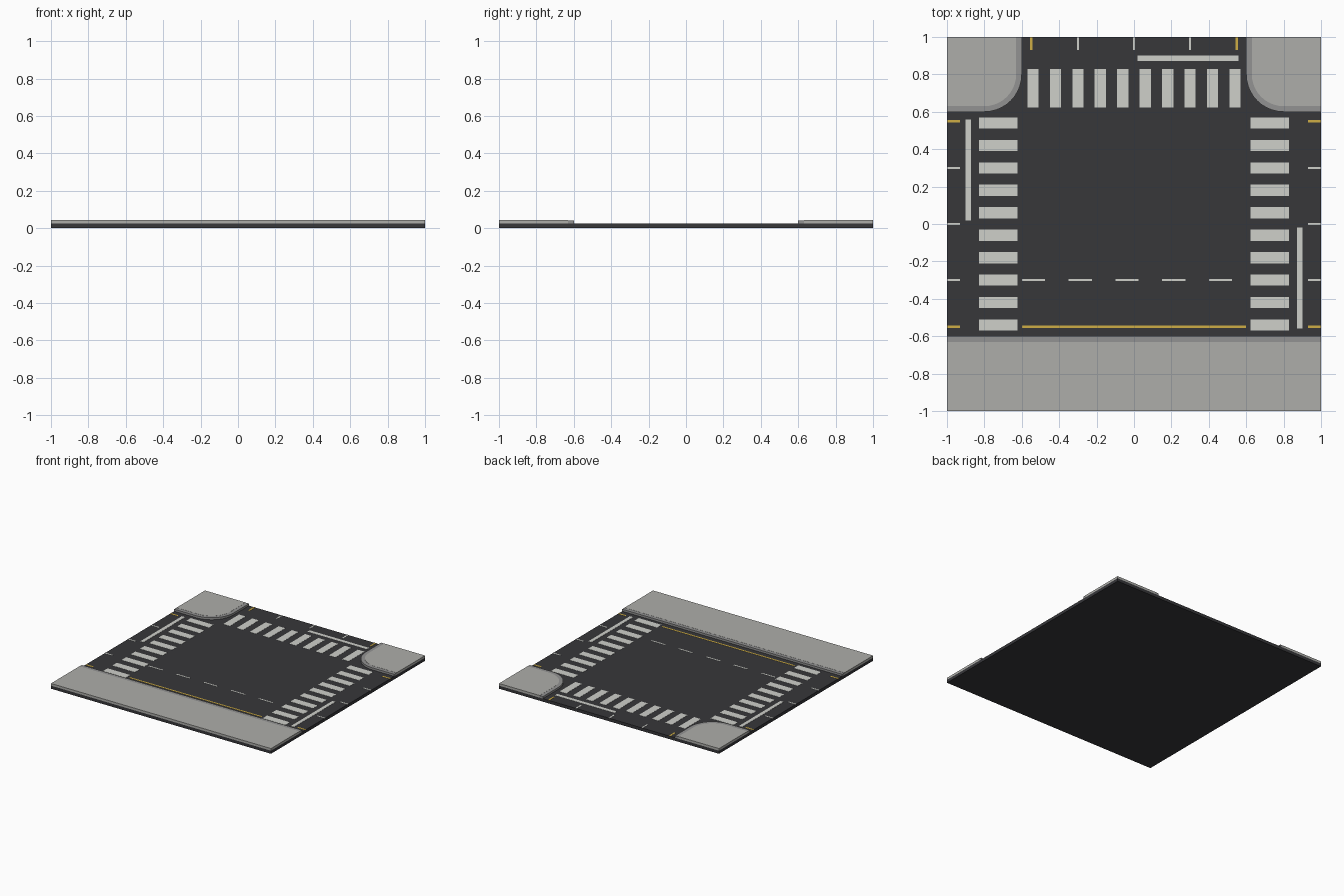
import bpy, bmesh
from math import sin, cos, pi

if "Cube" in bpy.data.objects:
    bpy.data.objects.remove(bpy.data.objects["Cube"])

ROAD, CURB, PAVE, PAINT = 0.025, 0.042, 0.043, 0.0262


def material(name, rgb):
    m = bpy.data.materials.new(name)
    m.diffuse_color = (*rgb, 1)
    m.use_nodes = True
    m.node_tree.nodes["Principled BSDF"].inputs["Base Color"].default_value = m.diffuse_color
    return m


asphalt = material("asphalt", (0.038, 0.038, 0.042))
concrete = material("concrete", (0.42, 0.42, 0.40))
curbstone = material("curbstone", (0.29, 0.29, 0.29))
white = material("white_paint", (0.62, 0.63, 0.59))
yellow = material("yellow_paint", (0.62, 0.42, 0.06))


def prisms(name, outlines, z0, z1, mat):
    """One object made of upright prisms, each from an (x, y) outline."""
    bm = bmesh.new()
    for pts in outlines:
        low = [bm.verts.new((x, y, z0)) for x, y in pts]
        top = [bm.verts.new((x, y, z1)) for x, y in pts]
        bm.faces.new(low[::-1])
        bm.faces.new(top)
        for i in range(len(pts)):
            j = (i + 1) % len(pts)
            bm.faces.new((low[i], low[j], top[j], top[i]))
    bmesh.ops.recalc_face_normals(bm, faces=bm.faces)
    me = bpy.data.meshes.new(name)
    bm.to_mesh(me)
    bm.free()
    me.materials.append(mat)
    ob = bpy.data.objects.new(name, me)
    bpy.context.collection.objects.link(ob)
    return ob


def rect(x0, x1, y0, y1):
    return [(x0, y0), (x1, y0), (x1, y1), (x0, y1)]


def turn(outline, side):
    """Turn an outline drawn for the back arm: 1 = left, -1 = right."""
    return [(-side * y, side * x) for x, y in outline]


# Road slab
prisms("road_slab", [rect(-1, 1, -1, 1)], 0, ROAD, asphalt)

# Straight front sidewalk with curb
prisms("front_sidewalk", [rect(-1, 1, -1, -0.63)], ROAD, PAVE, concrete)
prisms("front_curb", [rect(-1, 1, -0.63, -0.6)], ROAD, CURB, curbstone)


# Two rounded back corners with curbs
def corner_edge(side, r):
    arc = [(0.8 - r * cos(a), 0.8 - r * sin(a))
           for a in (pi / 2 * i / 10 for i in range(11))]
    edge = [(0.8 - r, 1)] + arc + [(1, 0.8 - r)]
    return [(side * x, y) for x, y in edge]


for side, label in ((-1, "left"), (1, "right")):
    inner, outer = corner_edge(side, 0.17), corner_edge(side, 0.2)
    prisms(label + "_corner_sidewalk", [inner + [(side, 1)]], ROAD, PAVE, concrete)
    curb_parts = [[outer[i], outer[i + 1], inner[i + 1], inner[i]]
                  for i in range(len(outer) - 1)]
    curb = prisms(label + "_corner_curb", curb_parts, ROAD, CURB, curbstone)
    # weld the segments into one strip and drop the inner walls
    bm = bmesh.new()
    bm.from_mesh(curb.data)
    bmesh.ops.remove_doubles(bm, verts=bm.verts, dist=1e-5)
    walls = [f for f in bm.faces if all(len(e.link_faces) > 2 for e in f.edges
             if abs(e.verts[0].co.z - e.verts[1].co.z) < 1e-5) and abs(f.normal.z) < 0.5]
    bmesh.ops.delete(bm, geom=walls, context='FACES_ONLY')
    bmesh.ops.recalc_face_normals(bm, faces=bm.faces)
    bm.to_mesh(curb.data)
    bm.free()

# Markings of one arm, drawn for the back and turned for the sides
crossing = [rect(c - 0.03, c + 0.03, 0.622, 0.828)
            for c in (-0.54 + 0.12 * i for i in range(10))]
stop = [rect(0.02, 0.56, 0.872, 0.902)]
lane_ticks = [rect(x - 0.006, x + 0.006, 0.93, 1) for x in (-0.3, 0, 0.3)]
edge_ticks = [rect(x - 0.007, x + 0.007, 0.93, 1) for x in (-0.55, 0.55)]

for label, place in (("back", lambda o: o),
                     ("left", lambda o: turn(o, 1)),
                     ("right", lambda o: turn(o, -1))):
    for part, shapes, mat in (("crossing", crossing, white),
                              ("stop_line", stop, white),
                              ("lane_ticks", lane_ticks, white),
                              ("edge_ticks", edge_ticks, yellow)):
        prisms(f"{label}_{part}", [place(o) for o in shapes], ROAD, PAINT, mat)

# Lane dashes and yellow edge line along the through road
prisms("lane_dashes", [rect(x, x + 0.125, -0.306, -0.294)
                       for x in (-0.6 + 0.25 * i for i in range(5))], ROAD, PAINT, white)
prisms("edge_line", [rect(-0.6, 0.6, -0.556, -0.542)], ROAD, PAINT, yellow)
